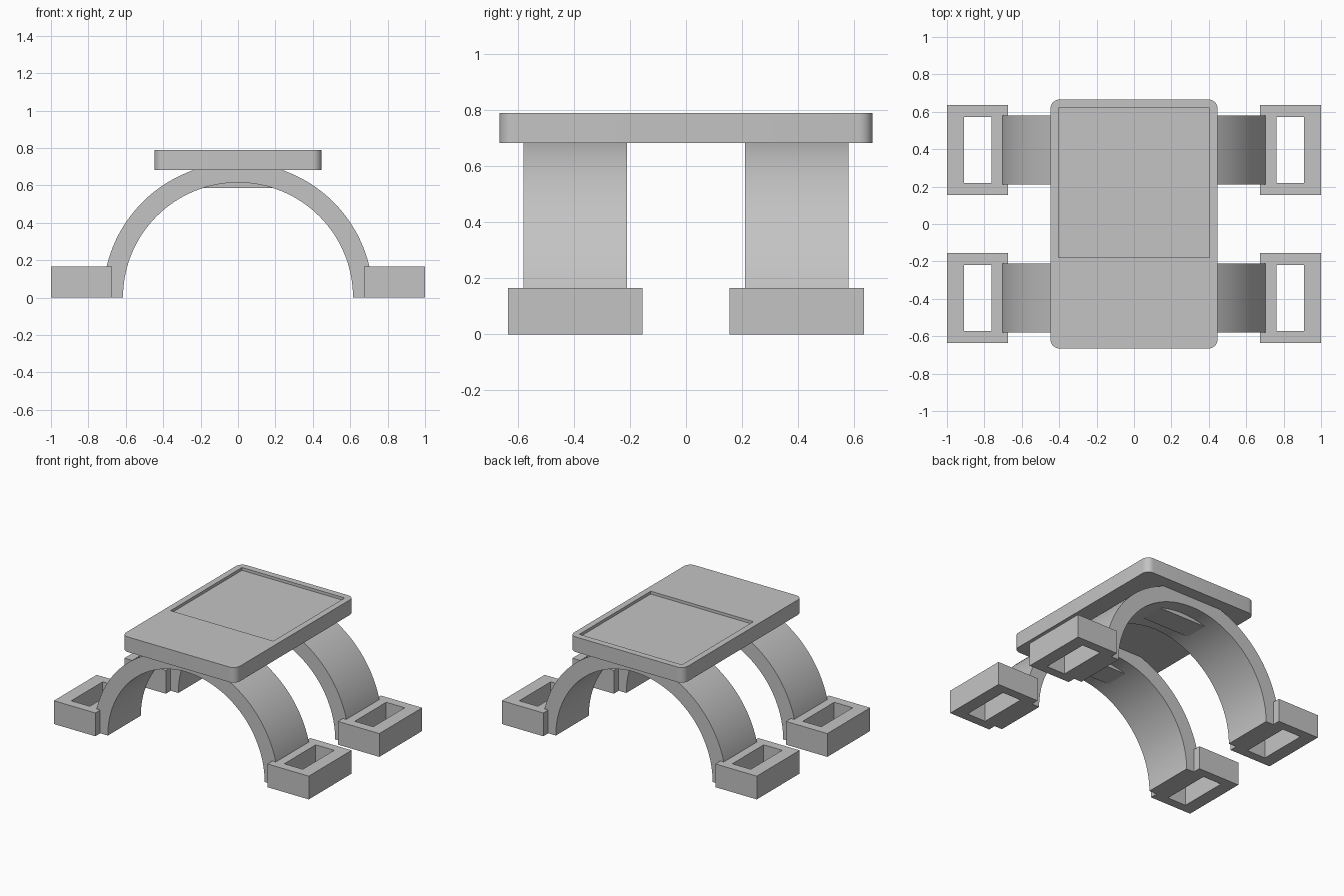
import bpy
import bmesh
from math import cos, sin, pi, radians

cube = bpy.data.objects.get("Cube")
if cube:
    bpy.data.objects.remove(cube, do_unlink=True)

GREY = (0.55, 0.55, 0.55, 1)
grey = bpy.data.materials.new("plain grey")
grey.use_nodes = True
grey.diffuse_color = GREY
grey.node_tree.nodes["Principled BSDF"].inputs["Base Color"].default_value = GREY


def finish(name, bm):
    """Turn a bmesh into a named grey object with sharp edges kept."""
    bmesh.ops.recalc_face_normals(bm, faces=bm.faces)
    mesh = bpy.data.meshes.new(name)
    bm.to_mesh(mesh)
    bm.free()
    mesh.materials.append(grey)
    mesh.shade_smooth()
    mesh.set_sharp_from_angle(angle=radians(30))
    obj = bpy.data.objects.new(name, mesh)
    bpy.context.scene.collection.objects.link(obj)
    return obj


def box(name, x, y, z, corner=0):
    """Box from ranges, optionally with rounded upright edges."""
    bm = bmesh.new()
    bmesh.ops.create_cube(bm, size=1)
    for v in bm.verts:
        v.co = [lo + (c + 0.5) * (hi - lo) for c, (lo, hi) in zip(v.co, (x, y, z))]
    if corner:
        upright = [e for e in bm.edges
                   if abs(e.verts[0].co.z - e.verts[1].co.z) > 0.01]
        bmesh.ops.bevel(bm, geom=upright, offset=corner, segments=8,
                        profile=0.5, affect='EDGES')
    return finish(name, bm)


def cut(obj, cutter):
    """Subtract the cutter from the object, then discard it."""
    mod = obj.modifiers.new("cut", 'BOOLEAN')
    mod.operation = 'DIFFERENCE'
    mod.solver = 'EXACT'
    mod.object = cutter
    bpy.context.view_layer.objects.active = obj
    bpy.ops.object.modifier_apply(modifier=mod.name)
    bpy.data.objects.remove(cutter, do_unlink=True)
    obj.data.set_sharp_from_angle(angle=radians(30))


def arch(name, y0, y1, inner, outer, steps=64):
    """Half ring standing on the ground, extruded along y."""
    bm = bmesh.new()
    rings = []
    for i in range(steps + 1):
        a = pi * i / steps
        rings.append([bm.verts.new((r * cos(a), y, r * sin(a)))
                      for r, y in ((inner, y0), (outer, y0), (outer, y1), (inner, y1))])
    for a, b in zip(rings, rings[1:]):
        for k in range(4):
            n = (k + 1) % 4
            bm.faces.new((a[k], a[n], b[n], b[k]))
    bm.faces.new(rings[0])
    bm.faces.new(rings[-1])
    return finish(name, bm)


# Top plate with a shallow rectangular recess toward the back
plate = box("top_plate", (-0.447, 0.447), (-0.666, 0.666), (0.683, 0.79), corner=0.05)
cut(plate, box("recess_cutter", (-0.403, 0.403), (-0.18, 0.62), (0.77, 0.85)))

for end, label in ((-1, "front"), (1, "back")):
    mid = end * 0.395

    # Arched leg and the block joining its crown to the plate
    arch(label + "_arch", mid - 0.185, mid + 0.185, 0.615, 0.722)
    box(label + "_crown_block", (-0.2, 0.2), (mid - 0.085, mid + 0.085), (0.586, 0.7))

    # Slotted feet at both ends of the arch
    for side, hand in ((-1, "right"), (1, "left")):
        xs = sorted((side * 0.675, side * 1.0))
        slot = sorted((side * 0.763, side * 0.908))
        foot = box(f"{label}_{hand}_foot", xs, (mid - 0.24, mid + 0.24), (0, 0.165))
        cut(foot, box("slot_cutter", slot, (mid - 0.176, mid + 0.176), (-0.1, 0.3)))
